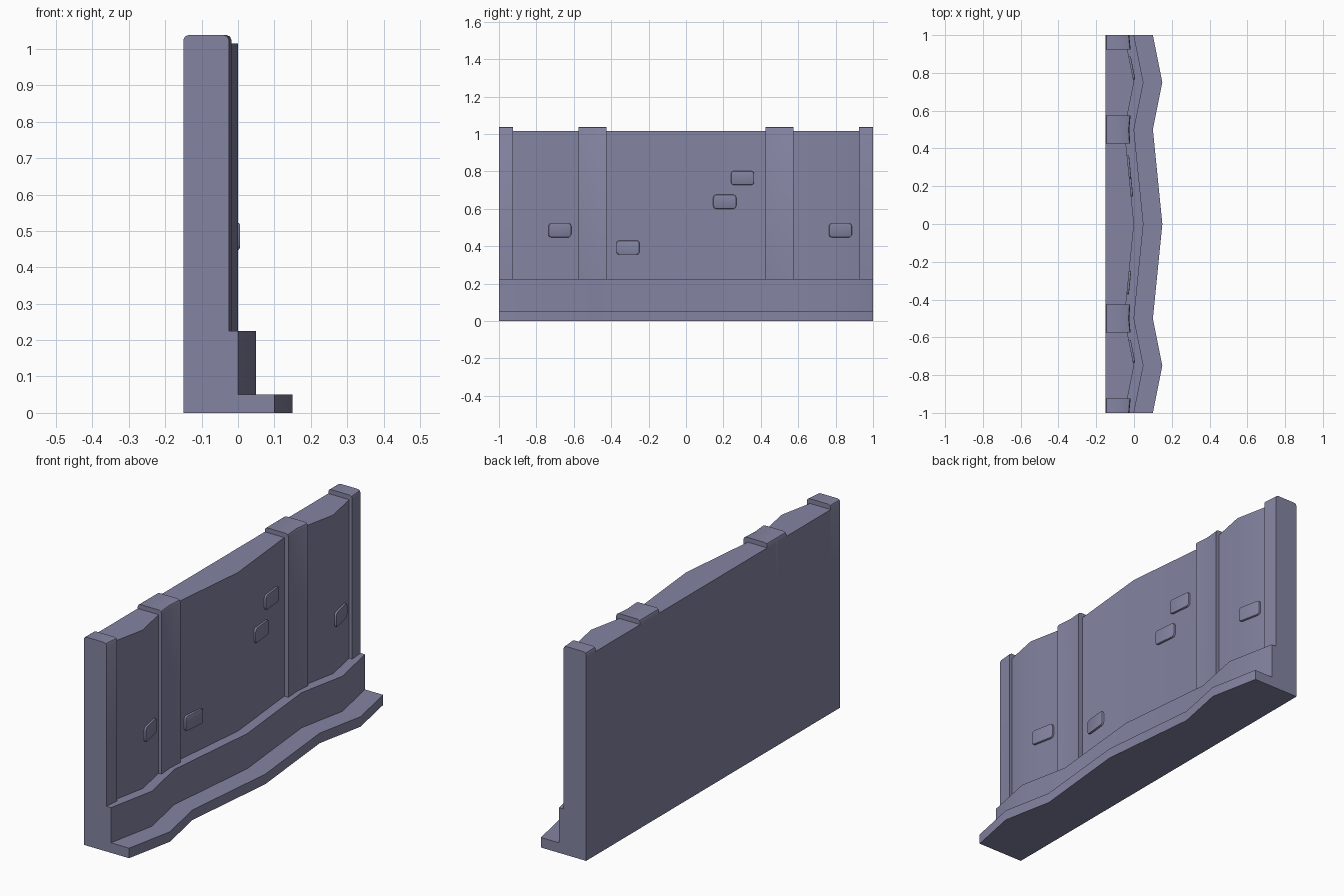
import bpy, bmesh, math
from mathutils import Matrix

if "Cube" in bpy.data.objects:
    bpy.data.objects.remove(bpy.data.objects["Cube"])

mat = bpy.data.materials.new("slate grey")
mat.diffuse_color = (0.23, 0.23, 0.36, 1)
mat.use_nodes = True
mat.node_tree.nodes["Principled BSDF"].inputs["Base Color"].default_value = mat.diffuse_color

# Zigzag of the wall front: (y, x)
ZIG = [(-1, -.05), (-.75, 0), (-.5, -.05), (0, 0), (.5, -.05), (.75, 0), (1, -.05)]


def wall_at(y):
    """Return wall front x and its slope dx/dy at y."""
    for (y0, x0), (y1, x1) in zip(ZIG, ZIG[1:]):
        if y <= y1:
            s = (x1 - x0) / (y1 - y0)
            return x0 + s * (y - y0), s


def finish(name, bm):
    bmesh.ops.recalc_face_normals(bm, faces=bm.faces)
    me = bpy.data.meshes.new(name)
    bm.to_mesh(me)
    bm.free()
    me.materials.append(mat)
    ob = bpy.data.objects.new(name, me)
    bpy.context.collection.objects.link(ob)
    bpy.ops.object.select_all(action='DESELECT')
    ob.select_set(True)
    bpy.context.view_layer.objects.active = ob
    bpy.ops.object.shade_smooth_by_angle(angle=math.radians(30))
    return ob


def loft(name, rings):
    """Skin a list of equal-length point rings and cap both ends."""
    bm = bmesh.new()
    vs = [[bm.verts.new(p) for p in r] for r in rings]
    n = len(rings[0])
    for a, b in zip(vs, vs[1:]):
        for i in range(n):
            j = (i + 1) % n
            bm.faces.new((a[i], a[j], b[j], b[i]))
    bm.faces.new(vs[0])
    bm.faces.new(vs[-1])
    return finish(name, bm)


# Wall with stepped footing, one cross-section swept along the zigzag
def wall_ring(y, o):
    prof = [(-.15, 0), (.15 + o, 0), (.15 + o, .05), (.05 + o, .05),
            (.05 + o, .225), (o, .225), (o, 1.015), (-.15, 1.015)]
    return [(x, y, z) for x, z in prof]


loft("stepped_wall", [wall_ring(y, o) for y, o in ZIG])


# Pillars with rounded top edges and a slightly bent front
def pillar_ring(y, f):
    prof = [(-.15, .2), (f, .2), (f, 1.025), (f - .004, 1.034), (f - .014, 1.0385),
            (-.136, 1.0385), (-.146, 1.034), (-.15, 1.025)]
    return [(x, y, z) for x, z in prof]


for side, s in (("left", -1), ("right", 1)):
    loft("end_pillar_" + side, [pillar_ring(s * .925, -.018), pillar_ring(s, -.025)])
    loft("middle_pillar_" + side, [pillar_ring(s * .425, -.020), pillar_ring(s * .5, -.025),
                                   pillar_ring(s * .575, -.018)])


# Raised rounded bricks lying on the sloped wall front
def brick_ring(x, inset):
    r, hw, hh = .016, .062, .0375
    pts = []
    for q, (cy, cz) in enumerate(((1, 1), (-1, 1), (-1, -1), (1, -1))):
        for k in range(4):
            a = math.radians(90 * q + 30 * k)
            pts.append((x, cy * (hw - r) + (r - inset) * math.cos(a),
                        cz * (hh - r) + (r - inset) * math.sin(a)))
    return pts


for i, (y, z) in enumerate([(-.675, .485), (-.31, .393), (.207, .638), (.302, .765), (.825, .485)]):
    ob = loft(f"brick_{i + 1}", [brick_ring(-.02, 0), brick_ring(.006, 0),
                                 brick_ring(.009, .0015), brick_ring(.010, .004)])
    x, slope = wall_at(y)
    ob.matrix_world = Matrix.Translation((x, y, z)) @ Matrix.Rotation(-math.atan(slope), 4, 'Z')
